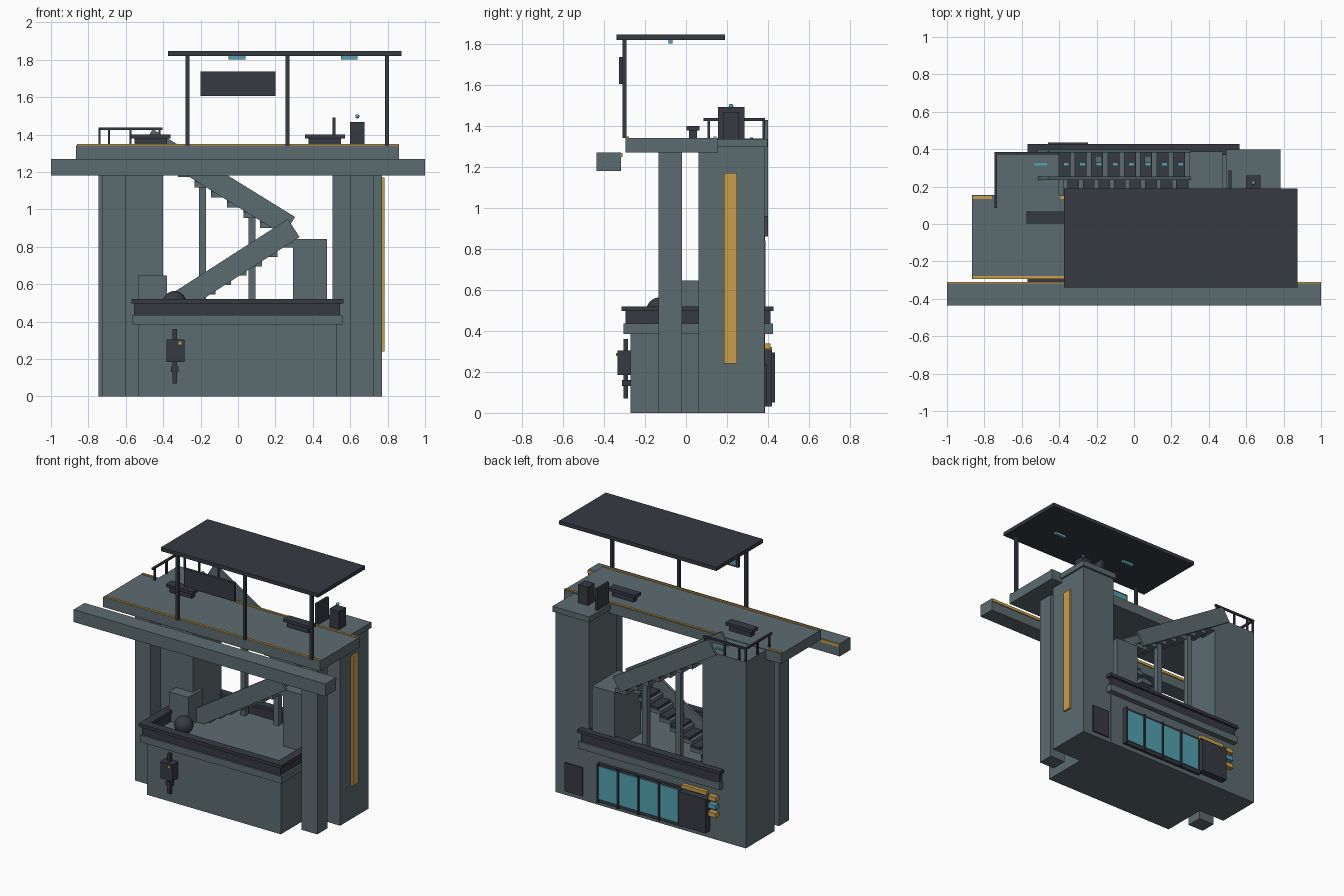
import bpy, math

if "Cube" in bpy.data.objects:
    bpy.data.objects.remove(bpy.data.objects["Cube"])


def material(name, rgb):
    m = bpy.data.materials.new(name)
    m.diffuse_color = (*rgb, 1)
    m.use_nodes = True
    m.node_tree.nodes["Principled BSDF"].inputs["Base Color"].default_value = m.diffuse_color
    return m


SLATE = material("slate grey", (0.107, 0.150, 0.162))
DARK = material("dark charcoal", (0.037, 0.042, 0.054))
AMBER = material("amber", (0.60, 0.35, 0.065))
CYAN = material("cyan light", (0.085, 0.36, 0.43))


def box(name, x, y, z, mat):
    """Box from (min, max) ranges."""
    me = bpy.data.meshes.new(name)
    v = [(a, b, c) for a in x for b in y for c in z]
    me.from_pydata(v, [], [(0, 1, 3, 2), (4, 6, 7, 5), (0, 4, 5, 1),
                           (2, 3, 7, 6), (0, 2, 6, 4), (1, 5, 7, 3)])
    me.materials.append(mat)
    ob = bpy.data.objects.new(name, me)
    bpy.context.collection.objects.link(ob)
    return ob


def slanted(name, p, q, thick, y, mat):
    """Slanted panel in the xz plane between centre points p and q."""
    dx, dz = q[0] - p[0], q[1] - p[1]
    h = math.hypot(dx, dz) / 2
    w = (y[1] - y[0]) / 2
    ob = box(name, (-h, h), (-w, w), (-thick / 2, thick / 2), mat)
    ob.location = ((p[0] + q[0]) / 2, (y[0] + y[1]) / 2, (p[1] + q[1]) / 2)
    ob.rotation_euler[1] = -math.atan2(dz, dx)
    return ob


def ball(name, loc, r, mat):
    bpy.ops.mesh.primitive_uv_sphere_add(segments=24, ring_count=16, radius=r, location=loc)
    ob = bpy.context.object
    ob.name = name
    ob.data.materials.append(mat)
    bpy.ops.object.shade_smooth()


def ring(name, x, y, z, t, mat):
    """Rectangular parapet made of four walls."""
    box(name + "_front", x, (y[0], y[0] + t), z, mat)
    box(name + "_back", x, (y[1] - t, y[1]), z, mat)
    box(name + "_left", (x[0], x[0] + t), (y[0] + t, y[1] - t), z, mat)
    box(name + "_right", (x[1] - t, x[1]), (y[0] + t, y[1] - t), z, mat)


# Ground floor building
box("base_building", (-.535, .53), (-.27, .385), (0, .39), SLATE)
box("base_ledge", (-.565, .56), (-.305, .425), (.385, .435), SLATE)
ring("parapet", (-.555, .545), (-.295, .412), (.435, .50), .035, DARK)
ring("parapet_rim", (-.57, .565), (-.315, .428), (.497, .52), .06, DARK)

# Towers and front columns
box("left_tower", (-.745, -.40), (.06, .385), (0, 1.338), SLATE)
box("right_tower", (.505, .77), (.06, .382), (0, 1.30), SLATE)
box("right_tower_cap", (.492, .783), (.05, .397), (1.297, 1.337), SLATE)
box("tower_light_strip", (.77, .784), (.185, .25), (.24, 1.17), AMBER)
for s in (-1, 1):
    box("front_column", sorted((s * .60, s * .725)), (-.135, -.02), (0, 1.275), SLATE)

# Platform and track beam
box("platform", (-.865, .86), (-.295, .155), (1.27, 1.342), SLATE)
box("front_safety_line", (-.86, .86), (-.293, -.278), (1.342, 1.348), AMBER)
for x in ((-.86, -.76), (-.395, .86)):
    box("back_safety_line", x, (.135, .15), (1.342, 1.348), AMBER)
box("track_beam", (-1, 1), (-.437, -.317), (1.18, 1.27), SLATE)
box("beam_line", (-1, 1), (-.317, -.310), (1.248, 1.268), AMBER)

# Canopy, posts, lights and hanging board
box("canopy_roof", (-.375, .875), (-.34, .19), (1.82, 1.847), DARK)
for x in (-.27, .265, .797):
    box("canopy_post", (x - .01, x + .01), (-.31, -.29), (1.34, 1.822), DARK)
for x in (-.005, .595):
    box("canopy_light", (x - .045, x + .045), (-.085, -.065), (1.802, 1.822), CYAN)
box("hanging_board", (-.20, .20), (-.327, -.308), (1.605, 1.737), DARK)
box("board_screen", (-.185, .185), (-.308, -.302), (1.62, 1.722), CYAN)

# Benches
for x in (-.467, .465):
    box("bench_seat", (x - .107, x + .107), (.002, .066), (1.378, 1.40), DARK)
    box("bench_base", (x - .087, x + .087), (.014, .054), (1.34, 1.38), DARK)

# Machine and screen on the right tower
box("ticket_panel", (.505, .522), (.155, .285), (1.335, 1.492), DARK)
box("ticket_machine", (.60, .677), (.18, .258), (1.335, 1.468), DARK)
ball("beacon", (.638, .22, 1.497), .011, CYAN)

# Landing railing
box("rail_back", (-.747, -.405), (.372, .386), (1.425, 1.438), DARK)
box("rail_side", (-.747, -.733), (.085, .386), (1.425, 1.438), DARK)
for x, y in ((-.74, .379), (-.69, .379), (-.575, .379), (-.42, .379), (-.74, .11), (-.74, .245)):
    box("rail_post", (x - .006, x + .006), (y - .006, y + .006), (1.335, 1.43), DARK)

# Stairs: landing block, two flights, balustrades and supports
box("stair_landing", (.295, .475), (.09, .388), (.43, .842), SLATE)
slanted("lower_balustrade", (-.40, .452), (.298, .90), .115, (.07, .09), SLATE)
for y in ((.236, .254), (.382, .399)):
    slanted("upper_balustrade", (-.486, 1.38), (.275, .91), .115, y, SLATE)
for i in range(9):
    x, z = .25 - .0875 * i, .89 + .0545 * i
    if x > -.46:
        box("upper_riser", (x - .045, x + .048), (.254, .382), (z - .045, z - .018), SLATE)
        box("upper_tread", (x - .045, x + .022), (.254, .382), (z - .02, z), DARK)
        box("step_light", (x - .013, x + .013), (.312, .327), (z, z + .005), CYAN)
    x, z = .25 - .083 * i, .84 - .05 * i
    if z > .44:
        box("lower_riser", (x - .048, x + .045), (.09, .236), (z - .045, z - .018), SLATE)
        box("lower_tread", (x - .025, x + .045), (.09, .236), (z - .02, z), DARK)
box("landing_light", (-.535, -.465), (.312, .327), (1.338, 1.344), CYAN)
for x, top in ((-.19, 1.19), (.075, 1.02)):
    box("stair_support", (x - .019, x + .019), (.325, .363), (.43, top), SLATE)

# Rooftop equipment
box("roof_unit", (-.535, -.38), (-.02, .14), (.43, .645), SLATE)
ball("roof_dome", (-.34, -.13, .50), .063, DARK)

# Front meter box with pipe
box("meter_box", (-.382, -.287), (-.335, -.27), (.185, .305), DARK)
box("meter_pipe", (-.349, -.326), (-.305, -.283), (.07, .36), DARK)
box("pipe_collar", (-.357, -.318), (-.312, -.27), (.13, .16), DARK)
box("meter_lamp", (-.319, -.303), (-.341, -.335), (.277, .293), AMBER)

# Back shopfront
box("window_frame", (-.25, .42), (.38, .405), (.03, .31), DARK)
for i in range(4):
    x = .405 - .162 * i
    box("window_pane", (x - .145, x), (.405, .413), (.055, .293), CYAN)
for x in (.412, .252, .09, -.072):
    box("window_mullion", (x - .006, x + .006), (.40, .42), (.03, .31), DARK)
box("shop_door", (-.46, -.245), (.38, .435), (.05, .295), DARK)
box("door_light_strip", (-.45, -.25), (.38, .412), (.312, .338), AMBER)
for z, m in ((.305, AMBER), (.248, CYAN), (.19, AMBER)):
    box("wall_sign", (-.53, -.468), (.38, .42), (z - .016, z + .016), m)
box("service_hatch", (.55, .69), (.378, .392), (.03, .235), DARK)
